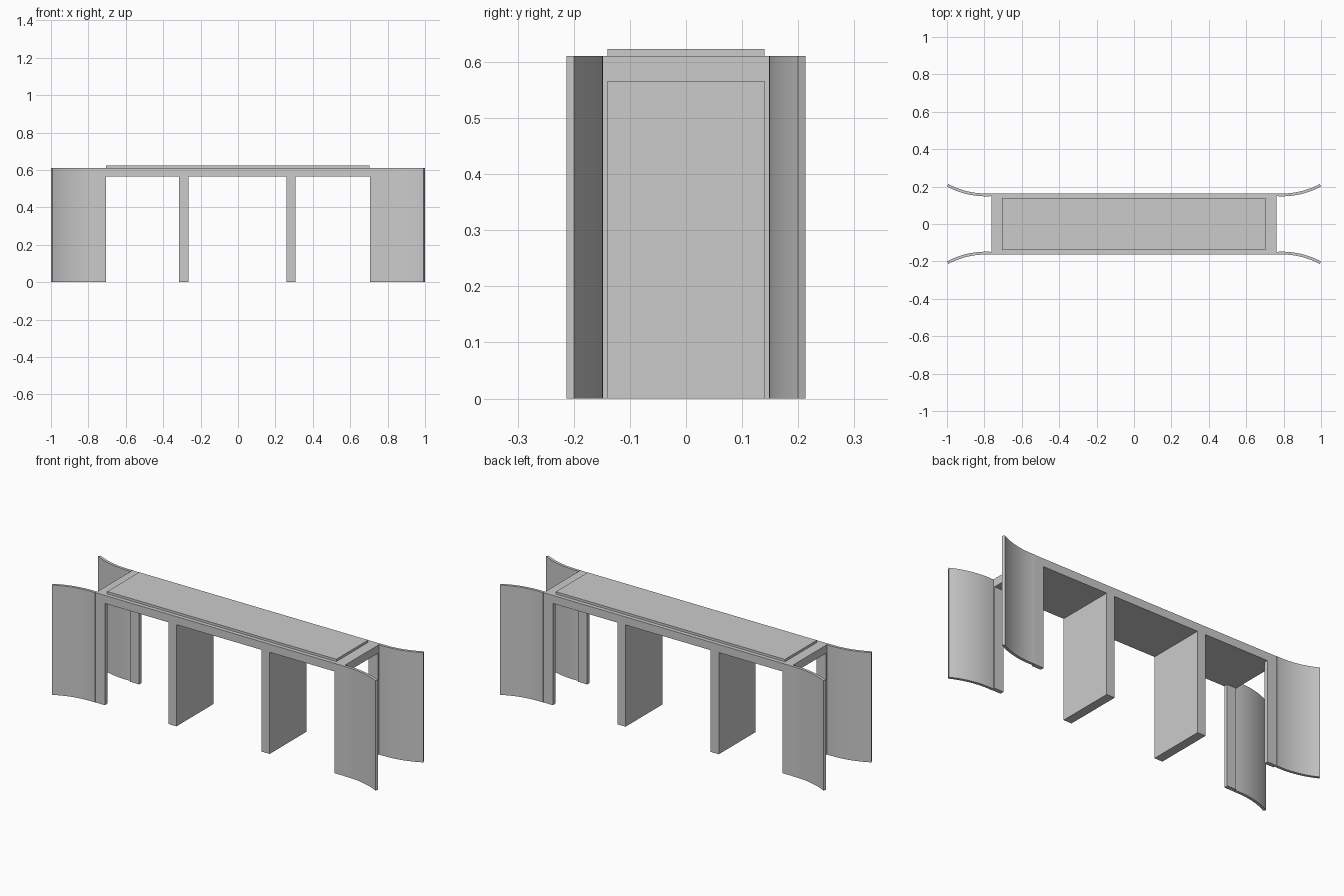
import bpy, bmesh, math

if "Cube" in bpy.data.objects:
    bpy.data.objects.remove(bpy.data.objects["Cube"])

DECK_TOP = 0.61
DECK_BOTTOM = 0.565
END_X = 0.762
HALF_W = 0.162


def make_object(name, bm):
    bmesh.ops.recalc_face_normals(bm, faces=bm.faces)
    mesh = bpy.data.meshes.new(name)
    bm.to_mesh(mesh)
    bm.free()
    obj = bpy.data.objects.new(name, mesh)
    bpy.context.collection.objects.link(obj)
    return obj


def prism(name, outline, z0, z1):
    """Extrude a plan outline from z0 up to z1."""
    bm = bmesh.new()
    face = bm.faces.new([bm.verts.new((x, y, z0)) for x, y in outline])
    ext = bmesh.ops.extrude_face_region(bm, geom=[face])
    top = [v for v in ext["geom"] if isinstance(v, bmesh.types.BMVert)]
    bmesh.ops.translate(bm, verts=top, vec=(0, 0, z1 - z0))
    return make_object(name, bm)


def box(name, x0, x1, y0, y1, z0, z1):
    return prism(name, [(x0, y0), (x1, y0), (x1, y1), (x0, y1)], z0, z1)


def wing_outline(sx, sy, steps=20):
    """Curved wing plan: concentric arcs bowing outward to the tip."""
    thick, inner, cx, tip_rise = 0.015, 0.148, 0.79, 0.052
    run = 1.0 - cx
    r = (run ** 2 + tip_rise ** 2) / (2 * tip_rise)
    cy = inner + r
    a0, a1 = math.asin((END_X - cx) / r), math.asin(run / r)
    angles = [a0 + (a1 - a0) * i / steps for i in range(steps + 1)]

    def arc(rad, seq):
        return [(sx * (cx + rad * math.sin(a)), sy * (cy - rad * math.cos(a)))
                for a in seq]

    return arc(r, angles) + arc(r - thick, reversed(angles))


# Deck slab and the thin raised road surface
box("deck", -END_X, END_X, -HALF_W, HALF_W, DECK_BOTTOM, DECK_TOP)
box("road_surface", -0.706, 0.702, -0.14, 0.14, DECK_TOP, 0.623)

# Two wall piers under the deck
for side, cx in (("left", -0.29), ("right", 0.283)):
    box(f"{side}_pier", cx - 0.025, cx + 0.025, -HALF_W, HALF_W, 0, DECK_BOTTOM)

# Corner posts and curved wing walls, one of each per corner
for xname, sx in (("left", -1), ("right", 1)):
    for yname, sy in (("front", -1), ("back", 1)):
        xs = sorted((sx * 0.705, sx * END_X))
        ys = sorted((sy * 0.14, sy * HALF_W))
        box(f"{yname}_{xname}_post", *xs, *ys, 0, DECK_BOTTOM)
        wing = prism(f"{yname}_{xname}_wing_wall", wing_outline(sx, sy), 0, DECK_TOP)
        bpy.ops.object.select_all(action="DESELECT")
        wing.select_set(True)
        bpy.context.view_layer.objects.active = wing
        bpy.ops.object.shade_smooth_by_angle(angle=math.radians(30))
